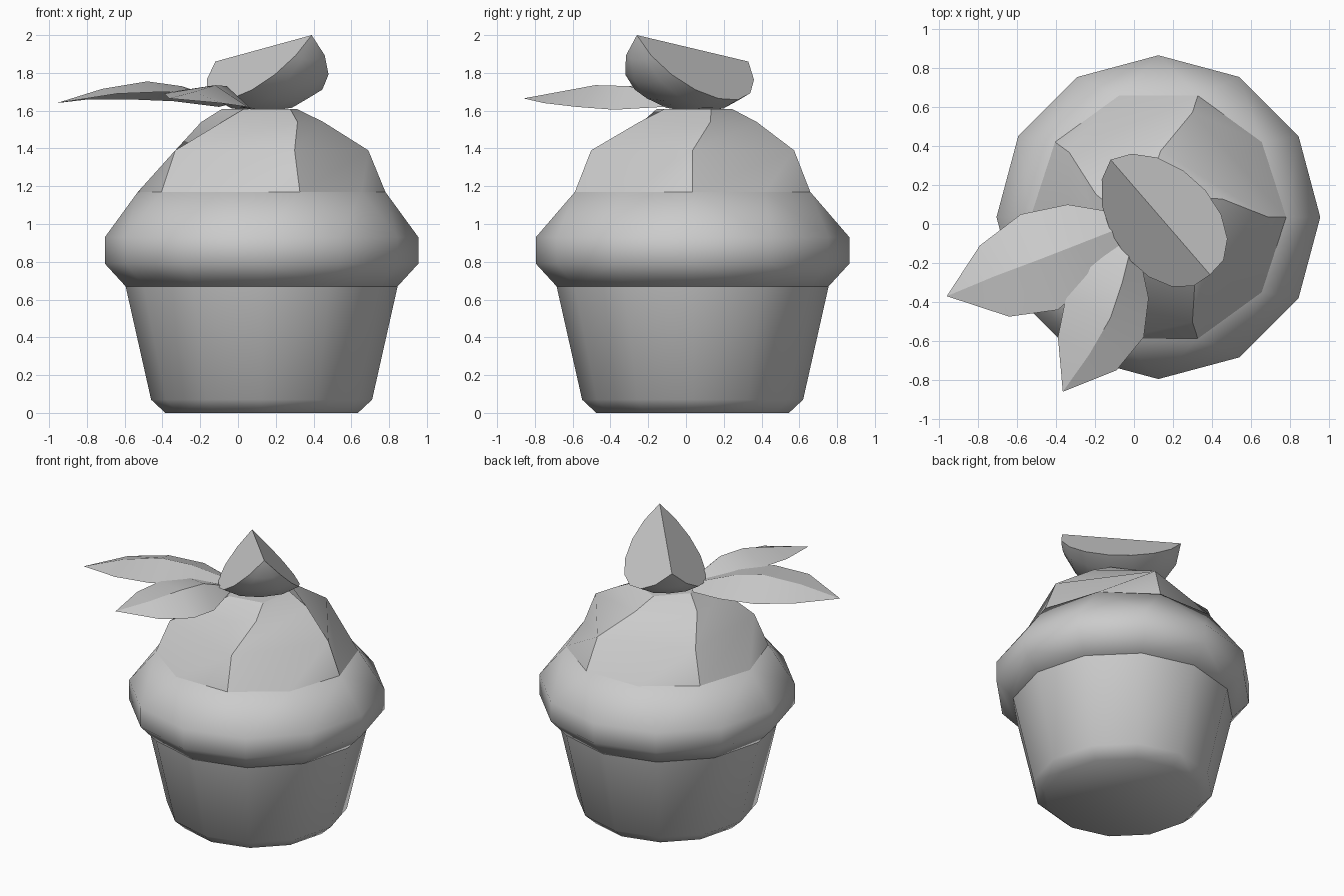
import bpy, bmesh
from math import sin, cos, pi, radians
from mathutils import Vector

if "Cube" in bpy.data.objects:
    bpy.data.objects.remove(bpy.data.objects["Cube"])

CENTRE = Vector((0.125, 0.035, 0))

mat = bpy.data.materials.new("light grey")
mat.use_nodes = True
GREY = (0.6, 0.6, 0.6, 1)
mat.diffuse_color = GREY
mat.node_tree.nodes["Principled BSDF"].inputs["Base Color"].default_value = GREY


def finish(name, bm, angle, closed=True):
    """Turn a bmesh into a shaded object."""
    if closed:
        bmesh.ops.recalc_face_normals(bm, faces=bm.faces[:])
    mesh = bpy.data.meshes.new(name)
    bm.to_mesh(mesh)
    bm.free()
    mesh.materials.append(mat)
    obj = bpy.data.objects.new(name, mesh)
    bpy.context.collection.objects.link(obj)
    bpy.ops.object.select_all(action='DESELECT')
    obj.select_set(True)
    bpy.context.view_layer.objects.active = obj
    bpy.ops.object.shade_smooth_by_angle(angle=radians(angle))
    return obj


def polar(deg, r, z):
    a = radians(deg)
    return CENTRE + Vector((r * cos(a), r * sin(a), z))


def ring(bm, sides, r, z, start=0):
    return [bm.verts.new(polar(start + 360 * i / sides, r, z)) for i in range(sides)]


def hull_of_rings(name, rings):
    """Convex body wrapped round stacked polygon rings."""
    bm = bmesh.new()
    for sides, r, z in rings:
        ring(bm, sides, r, z)
    bmesh.ops.convex_hull(bm, input=bm.verts[:])
    bmesh.ops.dissolve_limit(bm, angle_limit=radians(1), verts=bm.verts[:], edges=bm.edges[:])
    finish(name, bm, 60)


# Paper cup and the rounded cake rim above it
hull_of_rings("cup", [(12, 0.51, 0), (12, 0.585, 0.07), (12, 0.72, 0.67)])
hull_of_rings("cake_rim", [(12, 0.72, 0.67), (12, 0.83, 0.79), (12, 0.83, 0.93), (10, 0.655, 1.17)])

# Frosting swirl: five twisted panels with stepped ridges
bm = bmesh.new()
base = ring(bm, 10, 0.655, 1.17)
mid = ring(bm, 5, 0.565, 1.39)
upper = ring(bm, 5, 0.34, 1.54, 16)
top = ring(bm, 5, 0.21, 1.61, 28)
for i in range(5):
    n = (i + 1) % 5
    a, b, c = base[2 * i], base[2 * i + 1], base[2 * n]
    bm.faces.new((a, b, mid[n], mid[i]))
    bm.faces.new((b, c, mid[n]))
    bm.faces.new((mid[i], mid[n], upper[n], upper[i]))
    bm.faces.new((upper[i], upper[n], top[n], top[i]))
bm.faces.new(top)
bm.faces.new(base[::-1])
finish("frosting_swirl", bm, 30)

# Fruit wedge: two flat cut faces meeting at a ridge, rounded skin below
tip, stem = Vector((0.39, -0.26, 2.0)), Vector((-0.12, 0.33, 1.86))
axis = (tip - stem) / 2
middle = (tip + stem) / 2
side = axis.cross(Vector((0, 0, 1))).normalized()
down = axis.cross(side).normalized()
if down.z > 0:
    down = -down
section = [(-0.265, 0.27), (-0.15, 0.32), (0, 0.335), (0.15, 0.32), (0.265, 0.27)]
bm = bmesh.new()
steps = 8
tip_v, stem_v = bm.verts.new(tip), bm.verts.new(stem)
rows = []
for i in range(1, steps):
    t = pi * i / steps
    p = middle + axis * cos(t)
    rows.append([bm.verts.new(p + (side * s + down * d) * sin(t)) for s, d in section])
for p, q in zip(rows, rows[1:]):
    for k in range(4):
        bm.faces.new((p[k], p[k + 1], q[k + 1], q[k]))
for k in range(4):
    bm.faces.new((tip_v, rows[0][k], rows[0][k + 1]))
    bm.faces.new((stem_v, rows[-1][k + 1], rows[-1][k]))
for k in (0, 4):
    bm.faces.new([tip_v] + [r[k] for r in rows] + [stem_v])
finish("fruit_wedge", bm, 50)


# Leaves: a folded sheet given by its left edge, midrib and right edge
def leaf(name, tip, left, rib, right):
    bm = bmesh.new()
    tip = bm.verts.new(tip)
    l, m, r = ([bm.verts.new(p) for p in row] for row in (left, rib, right))
    bm.faces.new((tip, m[0], l[0]))
    bm.faces.new((tip, r[0], m[0]))
    for i in range(len(m) - 1):
        bm.faces.new((l[i], m[i], m[i + 1], l[i + 1]))
        bm.faces.new((m[i], r[i], r[i + 1], m[i + 1]))
    for f in bm.faces:
        f.normal_update()
        if f.normal.z < 0:
            f.normal_flip()
    finish(name, bm, 20, closed=False)


leaf("side_leaf", (-0.96, -0.37, 1.64),
     [(-0.79, -0.11, 1.66), (-0.58, 0.05, 1.66), (-0.34, 0.10, 1.65), (-0.1, 0.06, 1.62)],
     [(-0.72, -0.27, 1.715), (-0.48, -0.18, 1.755), (-0.3, -0.11, 1.73), (-0.02, 0, 1.64)],
     [(-0.64, -0.475, 1.69), (-0.39, -0.44, 1.70), (-0.22, -0.29, 1.69), (-0.02, -0.06, 1.63)])
leaf("front_leaf", (-0.365, -0.86, 1.665),
     [(-0.39, -0.58, 1.69), (-0.35, -0.38, 1.70), (-0.25, -0.21, 1.69), (-0.08, -0.1, 1.64)],
     [(-0.23, -0.67, 1.70), (-0.12, -0.48, 1.735), (-0.06, -0.3, 1.73), (-0.01, -0.1, 1.65)],
     [(-0.09, -0.75, 1.64), (0.05, -0.58, 1.62), (0.075, -0.38, 1.605), (0.02, -0.12, 1.62)])
